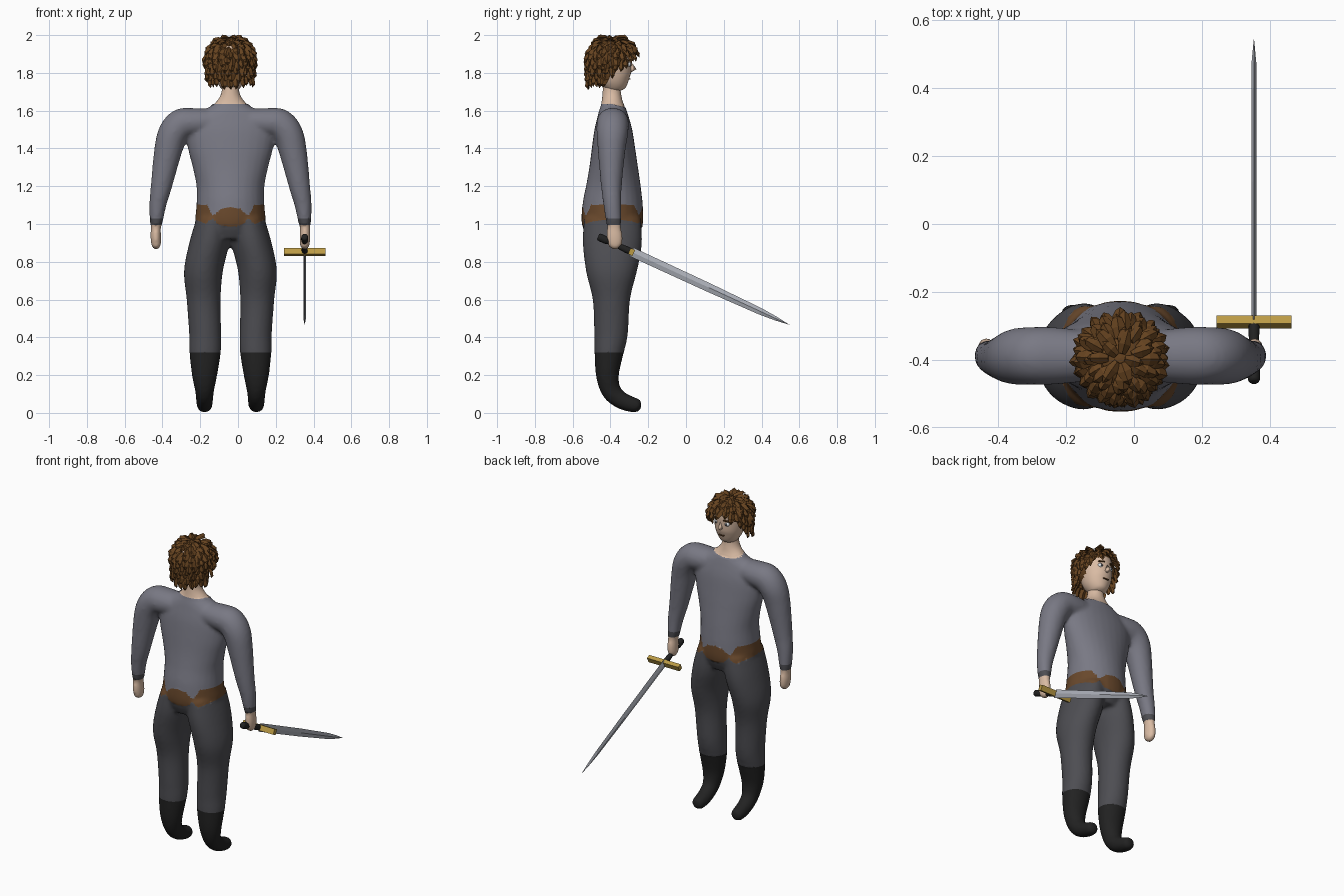
import bpy, bmesh, math, random
from mathutils import Vector, Matrix

if "Cube" in bpy.data.objects:
    bpy.data.objects.remove(bpy.data.objects["Cube"])

random.seed(4)
CX, CY = -0.04, -0.39          # body axis


def mat(name, r, g, b):
    m = bpy.data.materials.new(name)
    m.diffuse_color = (r, g, b, 1)
    m.use_nodes = True
    m.node_tree.nodes["Principled BSDF"].inputs["Base Color"].default_value = m.diffuse_color
    return m


SHIRT = mat("shirt_grey", .19, .19, .23)
PANTS = mat("trouser_grey", .075, .075, .085)
BELT = mat("belt_brown", .14, .065, .025)
BLACK = mat("boot_black", .016, .016, .016)
SKIN = mat("skin", .70, .50, .37)
HAIR = mat("hair_brown", .13, .055, .014)
GOLD = mat("guard_gold", .50, .33, .06)
STEEL = mat("blade_steel", .42, .44, .49)
WHITE = mat("eye_white", .75, .78, .80)


def finish(bm, name, mats, smooth=True):
    bmesh.ops.recalc_face_normals(bm, faces=bm.faces)
    me = bpy.data.meshes.new(name)
    bm.to_mesh(me)
    bm.free()
    ob = bpy.data.objects.new(name, me)
    bpy.context.collection.objects.link(ob)
    for m in mats:
        me.materials.append(m)
    for p in me.polygons:
        p.use_smooth = smooth
    return ob


def spline(pts, sub=5):
    """Smooth interpolation through section tuples."""
    P = [Vector(p) for p in pts]
    out = []
    for i in range(len(P) - 1):
        a, b, c, d = P[max(i - 1, 0)], P[i], P[i + 1], P[min(i + 2, len(P) - 1)]
        for k in range(sub):
            t = k / sub
            out.append(.5 * (2 * b + (c - a) * t + (2 * a - 5 * b + 4 * c - d) * t * t
                             + (3 * b - a - 3 * c + d) * t ** 3))
    return out + [P[-1]]


def tube(bm, pts, u, n=28):
    """Closed loft; each section is x, y, z, radius along u, radius across u."""
    S = spline(pts)
    u = Vector(u)
    rings = []
    for i, s in enumerate(S):
        t = Vector(S[min(i + 1, len(S) - 1)][:3]) - Vector(S[max(i - 1, 0)][:3])
        v = t.normalized().cross(u).normalized()
        c = Vector(s[:3])
        rings.append([bm.verts.new(c + u * s[3] * math.cos(k * math.tau / n)
                                   + v * s[4] * math.sin(k * math.tau / n)) for k in range(n)])
    for a, b in zip(rings, rings[1:]):
        for k in range(n):
            bm.faces.new((a[k], a[(k + 1) % n], b[(k + 1) % n], b[k]))
    bm.faces.new(rings[0][::-1])
    bm.faces.new(rings[-1])


def lerp_table(tab, x):
    for (a, fa), (b, fb) in zip(tab, tab[1:]):
        if x <= b:
            return fa + (fb - fa) * (x - a) / (b - a)
    return tab[-1][1]


# Body: torso, arms and legs fused into one smooth skin
bm = bmesh.new()
torso = [(.92, -.39, .14, .13), (1.0, -.39, .185, .162), (1.1, -.388, .18, .160), (1.2, -.384, .18, .145),
         (1.3, -.383, .20, .129), (1.4, -.384, .225, .115), (1.5, -.385, .235, .10), (1.57, -.387, .20, .082),
         (1.61, -.389, .13, .07), (1.64, -.391, .083, .058), (1.69, -.393, .05, .05), (1.76, -.393, .044, .045)]
tube(bm, [(CX, y, z, rx, ry) for z, y, rx, ry in torso], (1, 0, 0))
arm = [(.10, -.389, 1.54, .075, .07), (.2, -.388, 1.537, .085, .077), (.26, -.388, 1.527, .085, .083),
       (.305, -.39, 1.475, .083, .080), (.332, -.394, 1.38, .072, .073), (.366, -.395, 1.2, .055, .056),
       (.385, -.39, 1.1, .047, .045), (.393, -.383, 1.01, .041, .034), (.395, -.381, .985, .037, .027),
       (.395, -.378, .93, .044, .028), (.393, -.376, .885, .036, .025), (.392, -.376, .866, .015, .012)]
leg = [(.09, -.39, 1.03, .09, .15), (.112, -.39, .9, .106, .157), (.143, -.395, .75, .103, .135),
       (.142, -.395, .6, .090, .099), (.134, -.397, .42, .085, .089), (.134, -.408, .32, .083, .077),
       (.137, -.416, .2, .067, .061), (.137, -.395, .115, .050, .052), (.137, -.345, .068, .045, .046),
       (.137, -.285, .044, .042, .041), (.137, -.25, .04, .035, .034), (.137, -.237, .039, .015, .015)]
for s in (-1, 1):
    tube(bm, [(CX + s * d, y, z, a, b) for d, y, z, a, b in arm], (0, 1, 0))
    tube(bm, [(CX + s * d, y, z, a, b) for d, y, z, a, b in leg], (1, 0, 0))
body = finish(bm, "body", [SHIRT, PANTS, BELT, BLACK, SKIN])
rm = body.modifiers.new("fuse", 'REMESH')
rm.mode, rm.voxel_size = 'VOXEL', .011
sm = body.modifiers.new("relax", 'SMOOTH')
sm.factor, sm.iterations = .5, 6
fused = bpy.data.meshes.new_from_object(body.evaluated_get(bpy.context.evaluated_depsgraph_get()))
body.modifiers.clear()
body.data = fused
fused.name = "body"
fused.materials.clear()
for m in (SHIRT, PANTS, BELT, BLACK, SKIN):
    fused.materials.append(m)

# Clothing borders: pull nearby vertices onto each border, then colour by height
TOP = [(0, 1.09), (.05, 1.08), (.095, 1.045), (.125, 1.10), (.3, 1.11)]
LOW = [(0, .985), (.06, .995), (.095, 1.032), (.13, 1.0), (.2, 1.03), (.3, 1.03)]


def borders(p):
    d = abs(p.x - CX)
    if p.z > 1.3:
        return [1.635 - .25 * max(0, p.y - CY)]
    if p.z < .6:
        return [.32]
    if d > .3:
        return [1.03, .995]
    return [lerp_table(TOP, d), lerp_table(LOW, d)]


for v in fused.vertices:
    for f in borders(v.co):
        if abs(v.co.z - f) < .0056:
            v.co.z = f
            break
for p in fused.polygons:
    c = p.center
    b = borders(c)
    if c.z > 1.3:
        i = 4 if c.z > b[0] else 0
    elif c.z < .6:
        i = 3 if c.z < b[0] else 1
    else:
        isarm = abs(c.x - CX) > .3
        i = 0 if c.z > b[0] else ((1 if isarm else 2) if c.z > b[1] else (4 if isarm else 1))
    p.material_index = i
    p.use_smooth = True

# Head
bm = bmesh.new()
head = [(1.703, -.36, .012, .012), (1.712, -.362, .04, .045), (1.74, -.37, .064, .068), (1.78, -.38, .08, .09),
        (1.84, -.39, .09, .102), (1.90, -.395, .09, .104), (1.945, -.395, .07, .08), (1.97, -.395, .02, .02)]
tube(bm, [(CX, y, z, a, b) for z, y, a, b in head], (1, 0, 0))
finish(bm, "head", [SKIN])


def ball(name, loc, r, m, scale=(1, 1, 1)):
    bm = bmesh.new()
    bmesh.ops.create_uvsphere(bm, u_segments=14, v_segments=8, radius=r)
    bmesh.ops.transform(bm, matrix=Matrix.Translation(loc) @ Matrix.Diagonal((*scale, 1)), verts=bm.verts)
    return finish(bm, name, [m])


def block(name, loc, size, m, rot=Matrix()):
    bm = bmesh.new()
    bmesh.ops.create_cube(bm, size=1)
    bmesh.ops.transform(bm, matrix=Matrix.Translation(loc) @ rot @ Matrix.Diagonal((*size, 1)), verts=bm.verts)
    return finish(bm, name, [m], False)


# Face details
for s, side in ((-1, "left"), (1, "right")):
    ball(side + "_eye", (CX + s * .036, -.305, 1.845), .017, WHITE, (1, .8, .8))
    ball(side + "_iris", (CX + s * .036, -.2935, 1.845), .007, PANTS, (1, .5, 1))
    block(side + "_brow", (CX + s * .037, -.295, 1.868), (.036, .012, .007), HAIR,
          Matrix.Rotation(-s * .35, 4, 'Z') @ Matrix.Rotation(s * .12, 4, 'Y'))
block("mouth", (CX, -.2985, 1.767), (.036, .008, .006), BELT)
bm = bmesh.new()
nose = [bm.verts.new((CX + x, y, z)) for x, y, z in
        ((0, -.288, 1.855), (-.017, -.298, 1.812), (.017, -.298, 1.812), (0, -.262, 1.82), (0, -.29, 1.803))]
for f in ((0, 1, 3), (0, 3, 2), (1, 4, 3), (3, 4, 2), (0, 2, 4, 1)):
    bm.faces.new([nose[i] for i in f])
finish(bm, "nose", [SKIN])

# Hair: under-cap plus overlapping pointed locks
HC, HR = Vector((CX, -.395, 1.865)), Vector((.112, .118, .118))


def hairline(y):
    return 1.73 + max(0, y + .43) * 1.15


bm = bmesh.new()
bmesh.ops.create_uvsphere(bm, u_segments=24, v_segments=16, radius=1)
for v in bm.verts:
    v.co = HC + Vector((v.co.x * HR.x, v.co.y * HR.y, v.co.z * HR.z)) * .97
bmesh.ops.delete(bm, geom=[f for f in bm.faces if f.calc_center_median().z < hairline(f.calc_center_median().y) + .02],
                 context='FACES')


def lock(bm, p, n, d, ln, w):
    s = n.cross(d).normalized()
    rows = []
    for t, k, out in ((0, .55, .0), (.35, 1, .012), (.75, .65, .014)):
        c = p + d * ln * t + n * out
        rows.append([bm.verts.new(c + s * w * k * x + n * h) for x, h in ((-.5, -.004), (0, .008), (.5, -.004), (0, -.012))])
    tip = bm.verts.new(p + d * ln + n * .004)
    for a, b in zip(rows, rows[1:]):
        for k in range(4):
            bm.faces.new((a[k], a[(k + 1) % 4], b[(k + 1) % 4], b[k]))
    for k in range(4):
        bm.faces.new((rows[-1][k], rows[-1][(k + 1) % 4], tip))
    bm.faces.new(rows[0][::-1])


for ring in range(11):
    th = .12 + ring * .205
    sn = math.sin(min(th, math.pi / 2))
    count = max(5, round(23 * sn))
    for k in range(count):
        ph = (k + .5 * (ring % 2) + random.uniform(-.2, .2)) * math.tau / count
        n = Vector((math.cos(ph) * sn, math.sin(ph) * sn, math.cos(min(th, math.pi / 2))))
        p = HC + Vector((n.x * HR.x, n.y * HR.y, n.z * HR.z))
        if th > math.pi / 2:
            p.z -= (th - math.pi / 2) * .13
        ln = random.uniform(.055, .08)
        if p.z - ln * .8 < hairline(p.y) - .02 and th > .9:
            continue
        d = Vector((0, 0, -1)) - n * (-n.z)
        d = (d.normalized() + n * random.uniform(-.05, .12)
             + Vector((-math.sin(ph), math.cos(ph), 0)) * random.uniform(-.2, .2)).normalized()
        lock(bm, p, n, d, ln, random.uniform(.034, .046))
finish(bm, "hair", [HAIR], False)

# Sword: local +Y runs from guard to tip
DIR = Vector((0, .908, -.419))
TILT = Matrix.Rotation(math.atan2(DIR.z, DIR.y), 4, 'X')
G = Vector((.353, -.288, .852))
block("sword_guard", G, (.22, .026, .034), GOLD, TILT)
bm = bmesh.new()
rows = []
for y, w in ((0, .025), (.45, .0235), (.75, .018), (.84, .011)):
    rows.append([bm.verts.new((x * .007, y, z * w)) for x, z in ((0, 1), (1, 0), (0, -1), (-1, 0))])
tip = bm.verts.new((0, .922, 0))
for a, b in zip(rows, rows[1:]):
    for k in range(4):
        bm.faces.new((a[k], a[(k + 1) % 4], b[(k + 1) % 4], b[k]))
for k in range(4):
    bm.faces.new((rows[-1][k], rows[-1][(k + 1) % 4], tip))
bm.faces.new(rows[0][::-1])
bmesh.ops.transform(bm, matrix=Matrix.Translation(G) @ TILT, verts=bm.verts)
finish(bm, "sword_blade", [STEEL], False)
bm = bmesh.new()
grip = [(0, .016), (-.03, .018), (-.09, .014), (-.13, .015), (-.15, .02), (-.185, .02), (-.195, .014)]
tube(bm, [(0, y, 0, r * .9, r) for y, r in grip], (1, 0, 0), 12)
bmesh.ops.transform(bm, matrix=Matrix.Translation(G) @ TILT, verts=bm.verts)
finish(bm, "sword_grip", [BLACK])
